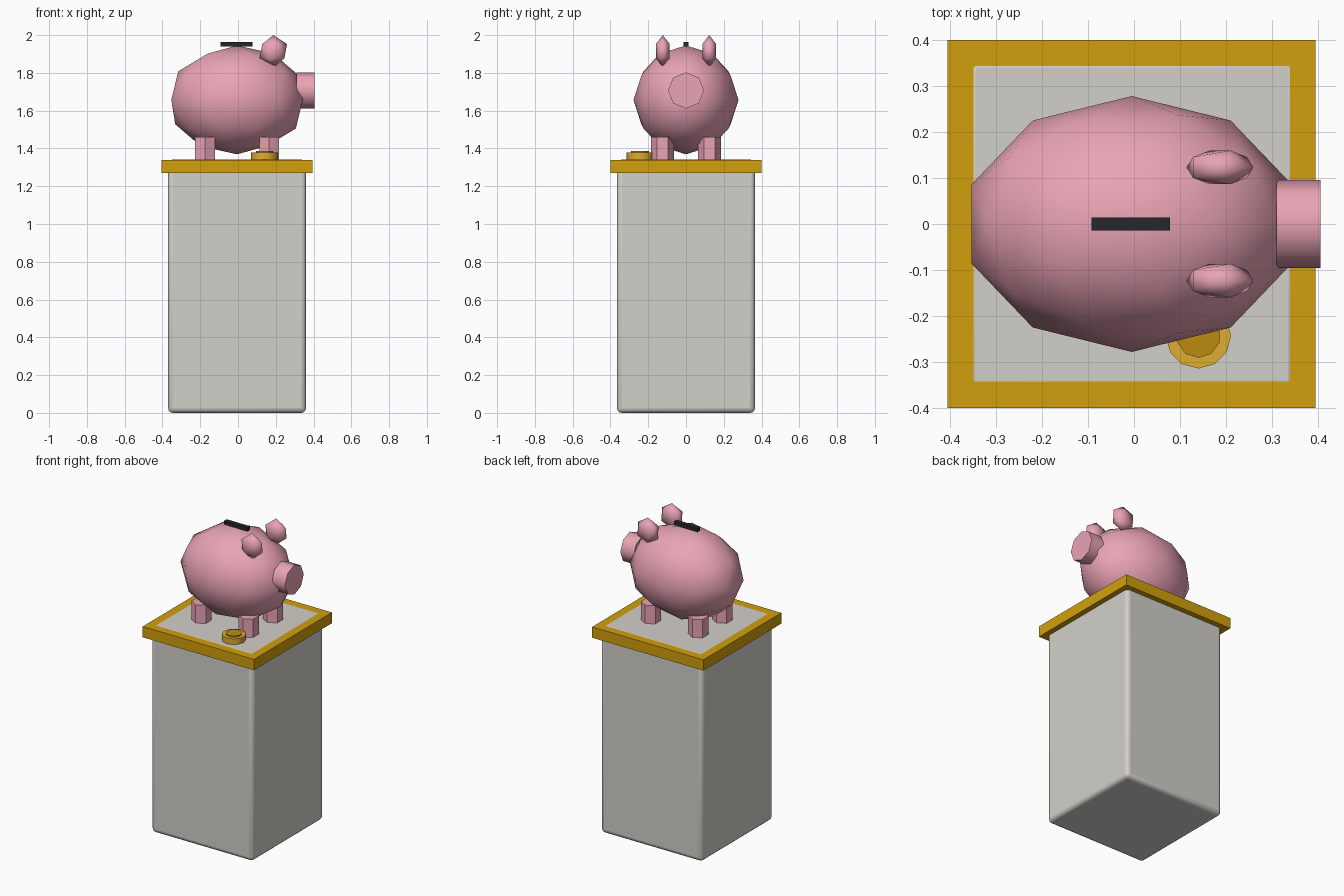
import bpy, math

if "Cube" in bpy.data.objects:
    bpy.data.objects.remove(bpy.data.objects["Cube"])

CX = -0.005  # shared centre of the pedestal and pig


def material(name, rgb):
    m = bpy.data.materials.new(name)
    m.diffuse_color = (*rgb, 1)
    m.use_nodes = True
    m.node_tree.nodes["Principled BSDF"].inputs["Base Color"].default_value = m.diffuse_color
    return m


pink = material("pink", (0.82, 0.37, 0.46))
gold = material("gold", (0.64, 0.35, 0.004))
bright_gold = material("bright_gold", (0.72, 0.42, 0.03))
dark_gold = material("dark_gold", (0.5, 0.26, 0.005))
black = material("black", (0.02, 0.02, 0.025))
stone = material("stone", (0.65, 0.63, 0.59))


def finish(name, mat, smooth=None):
    ob = bpy.context.object
    ob.name = name
    ob.data.materials.append(mat)
    if smooth == "all":
        bpy.ops.object.shade_smooth()
    elif smooth:
        bpy.ops.object.shade_smooth_by_angle(angle=math.radians(smooth))
    return ob


def box(name, loc, size, mat):
    bpy.ops.mesh.primitive_cube_add(size=1, location=loc)
    bpy.context.object.scale = size
    bpy.ops.object.transform_apply(location=False, rotation=False)
    return finish(name, mat)


def ball(name, loc, radii, level, mat):
    bpy.ops.mesh.primitive_ico_sphere_add(subdivisions=level, radius=1, location=loc)
    bpy.context.object.scale = radii
    bpy.ops.object.transform_apply(location=False, rotation=False)
    return finish(name, mat, "all")


def cylinder(name, loc, r, depth, sides, mat, rot=(0, 0, 0), smooth=None):
    bpy.ops.mesh.primitive_cylinder_add(vertices=sides, radius=r, depth=depth,
                                        location=loc, rotation=rot)
    return finish(name, mat, smooth)


# Pedestal: rounded stone block with a gold slab collar around its top
block = box("pedestal_block", (CX, 0, 0.6705), (0.73, 0.73, 1.341), stone)
bevel = block.modifiers.new("rounded_edges", 'BEVEL')
bevel.width = 0.025
bevel.segments = 3
bpy.ops.object.shade_smooth_by_angle(angle=math.radians(40))
box("pedestal_slab", (CX, 0, 1.305), (0.8, 0.8, 0.07), gold)

# Pig body, snout and coin slot
ball("body", (CX, 0, 1.657), (0.366, 0.278, 0.288), 2, pink)
cylinder("snout", (0.3575, 0, 1.707), 0.096, 0.095, 8, pink,
         rot=(0, math.pi / 2, 0), smooth=50)
box("coin_slot", (CX - 0.002, 0, 1.951), (0.17, 0.028, 0.023), black)

# Ears and legs, mirrored across y
for side, s in (("near", -1), ("far", 1)):
    ball(f"ear_{side}", (0.187, s * 0.123, 1.915), (0.081, 0.043, 0.085), 1, pink)
    for end, dx in (("front", 0.17), ("back", -0.17)):
        cylinder(f"leg_{end}_{side}", (CX + dx, s * 0.124, 1.40), 0.06, 0.12, 6, pink)

# Coin resting on the slab, with a raised darker face
cylinder("coin", (0.14, -0.243, 1.359), 0.071, 0.038, 12, bright_gold, smooth=50)
cylinder("coin_face", (0.14, -0.243, 1.3645), 0.048, 0.043, 10, dark_gold, smooth=50)
